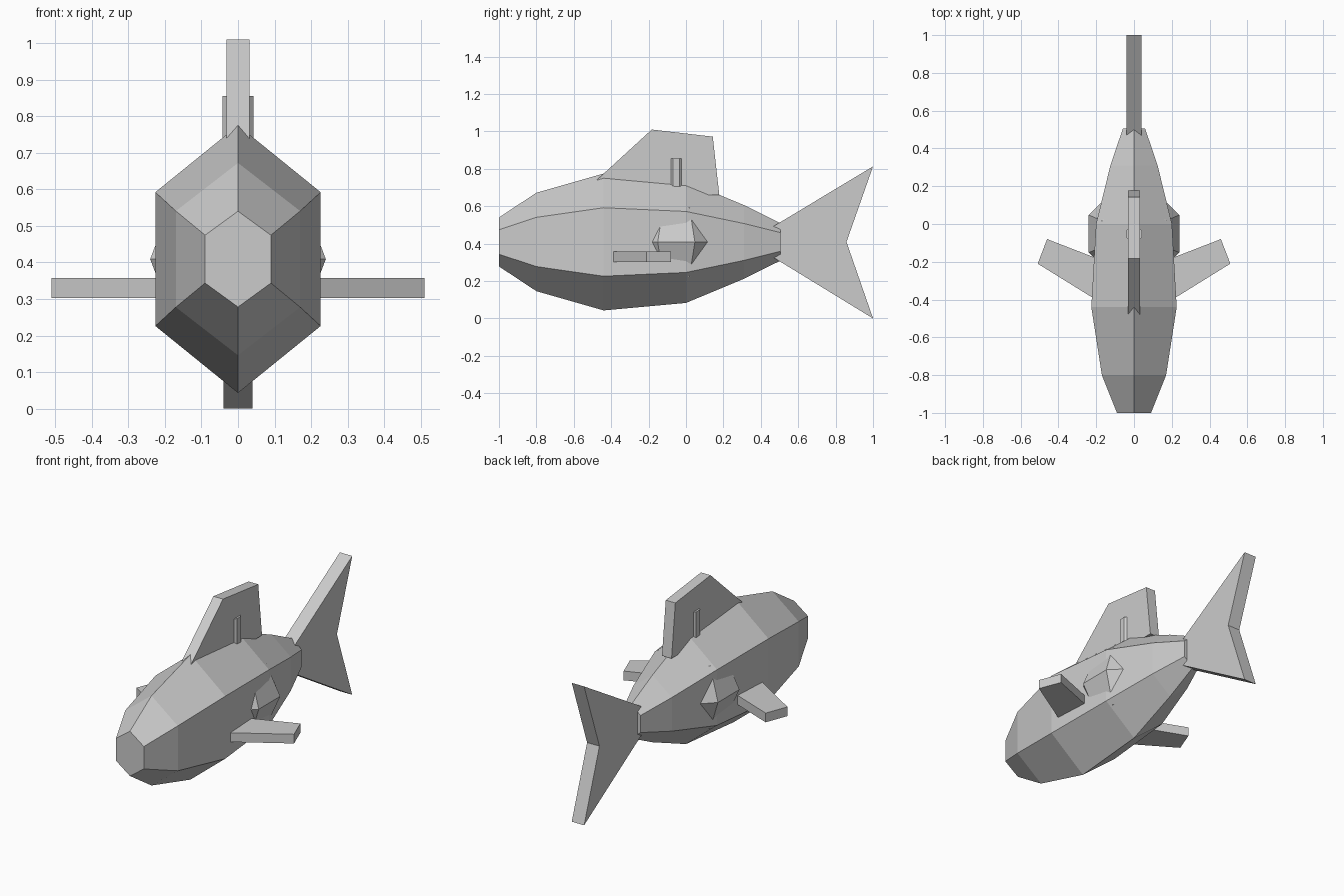
import bpy, bmesh, math

if "Cube" in bpy.data.objects:
    bpy.data.objects.remove(bpy.data.objects["Cube"])


def make_object(name, bm):
    bmesh.ops.recalc_face_normals(bm, faces=bm.faces)
    mesh = bpy.data.meshes.new(name)
    bm.to_mesh(mesh)
    bm.free()
    ob = bpy.data.objects.new(name, mesh)
    bpy.context.collection.objects.link(ob)
    return ob


def slab(name, outline, offset):
    """Solid plate: outline points pushed along offset."""
    bm = bmesh.new()
    face = bm.faces.new([bm.verts.new(p) for p in outline])
    new = bmesh.ops.extrude_face_region(bm, geom=[face], use_keep_orig=True)["geom"]
    bmesh.ops.translate(bm, vec=offset,
                        verts=[v for v in new if isinstance(v, bmesh.types.BMVert)])
    return make_object(name, bm)


MID_Z = 0.409

# Body: hexagonal rings (y, half width, half height) joined and capped
rings = [(-1.0, 0.09, 0.131), (-0.8, 0.17, 0.263), (-0.44, 0.226, 0.366),
         (0.0, 0.201, 0.326), (0.31, 0.125, 0.197), (0.505, 0.059, 0.1)]
bm = bmesh.new()
loops = [[bm.verts.new((sx * w, y, MID_Z + sz * h)) for sx, sz in
          ((0, 1), (1, .5), (1, -.5), (0, -1), (-1, -.5), (-1, .5))]
         for y, w, h in rings]
for a, b in zip(loops, loops[1:]):
    for i in range(6):
        j = (i + 1) % 6
        bm.faces.new((a[i], a[j], b[j], b[i]))
bm.faces.new(loops[0])
bm.faces.new(loops[-1])
make_object("body", bm)

# Tail and dorsal fins: side profiles (y, z) given thickness
tail = [(0.33, 0.41), (1.0, 0.813), (0.858, 0.409), (1.0, 0.0)]
slab("tail_fin", [(-0.04, y, z) for y, z in tail], (0.08, 0, 0))
dorsal = [(-0.565, 0.66), (-0.183, 1.01), (0.143, 0.972), (0.178, 0.66)]
slab("dorsal_fin", [(-0.031, y, z) for y, z in dorsal], (0.062, 0, 0))

# Side fins, mirrored
side = [(0.15, -0.433), (0.51, -0.21), (0.46, -0.08), (0.15, -0.2)]
for label, s in (("right", 1), ("left", -1)):
    slab(label + "_side_fin", [(s * x, y, 0.303) for x, y in side], (0, 0, 0.054))

# Low-poly ball inside the body, poking out at both flanks
bpy.ops.mesh.primitive_uv_sphere_add(segments=8, ring_count=4, radius=0.26,
                                     location=(0, -0.052, MID_Z),
                                     rotation=(0, 0, math.pi / 8))
bpy.context.object.name = "inner_ball"

# Stem of the ball, showing through the dorsal fin
bpy.ops.mesh.primitive_cylinder_add(vertices=8, radius=0.0455, depth=0.255,
                                    location=(0, -0.052, 0.7275),
                                    rotation=(0, 0, math.pi / 8))
bpy.context.object.name = "ball_stem"
